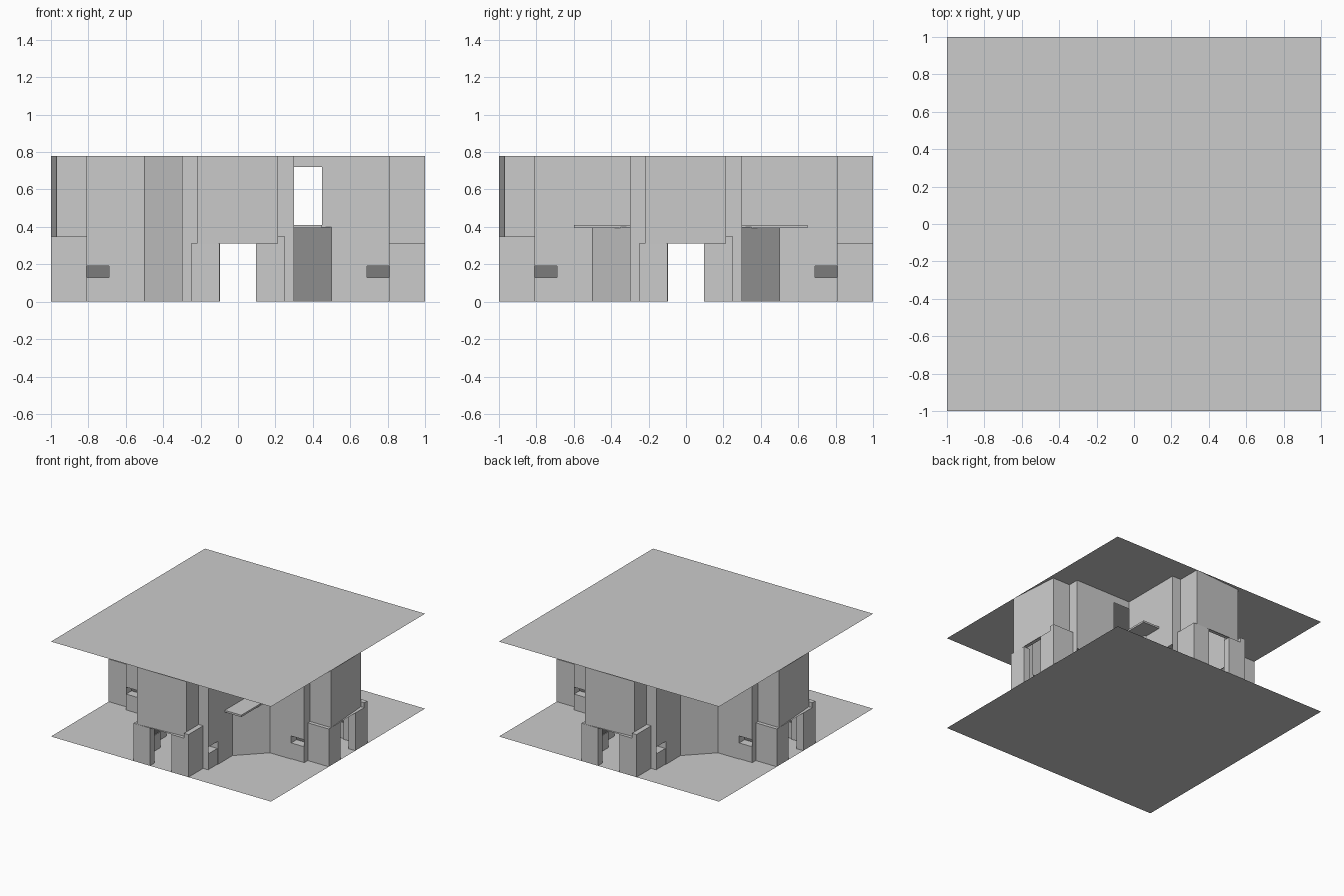
import bpy, bmesh, math
from mathutils import Matrix

if "Cube" in bpy.data.objects:
    bpy.data.objects.remove(bpy.data.objects["Cube"])

H = 0.78                                   # ceiling height


def material(name, v):
    m = bpy.data.materials.new(name)
    m.diffuse_color = (v, v, v, 1)
    m.use_nodes = True
    m.node_tree.nodes["Principled BSDF"].inputs["Base Color"].default_value = m.diffuse_color
    return m


GREY = material("light_grey", 0.60)
DARK = material("dark_grey", 0.2)


def make(name, build, mat=GREY, turn=0):
    """Build one object; turn counts quarter turns about z."""
    bm = bmesh.new()
    build(bm)
    bmesh.ops.rotate(bm, verts=bm.verts, cent=(0, 0, 0),
                     matrix=Matrix.Rotation(turn * math.pi / 2, 3, 'Z'))
    me = bpy.data.meshes.new(name)
    bm.to_mesh(me)
    bm.free()
    me.materials.append(mat)
    ob = bpy.data.objects.new(name, me)
    bpy.context.collection.objects.link(ob)
    return ob


def wall(bm, path, z0, z1):
    """Upright strip along a plan path, facing right of its direction."""
    for (ax, ay), (bx, by) in zip(path, path[1:]):
        bm.faces.new([bm.verts.new(c) for c in
                      ((ax, ay, z0), (bx, by, z0), (bx, by, z1), (ax, ay, z1))])


def flat(bm, plan, z):
    bm.faces.new([bm.verts.new((x, y, z)) for x, y in plan])


def box(bm, x0, x1, y0, y1, z0, z1):
    ring = [(x0, y0), (x1, y0), (x1, y1), (x0, y1)]
    wall(bm, ring + ring[:1], z0, z1)
    flat(bm, ring, z1)
    flat(bm, ring[::-1], z0)


# floor and ceiling sheets
SQUARE = [(-1, -1), (1, -1), (1, 1), (-1, 1)]
make("floor", lambda bm: flat(bm, SQUARE, 0))
make("ceiling", lambda bm: flat(bm, SQUARE, H))


def arm_walls(bm):
    # tall side walls
    wall(bm, [(-.3, -.5), (-.3, -.69)], 0, H)
    wall(bm, [(.3, -.69), (.3, -.5)], 0, H)
    wall(bm, [(-.3, -.69), (-.3, -.81)], .19, H)
    wall(bm, [(.3, -.81), (.3, -.69)], .19, H)
    # stepped nose, slightly slanted upper facade
    wall(bm, [(-.3, -.81), (-.22, -.81), (-.22, -1)], 0, H)
    wall(bm, [(-.22, -1), (.21, -.97)], .31, H)
    wall(bm, [(.21, -.97), (.21, -.81), (.3, -.81)], 0, H)
    # alcove ceilings and inner ends
    for s in (-1, 1):
        flat(bm, [(s*.22, -.81), (s*.22, -.69), (s*.3, -.69), (s*.3, -.81)][::s], .19)
        wall(bm, [(s*.3, -.69), (s*.22, -.69)][::s], 0, .19)


def porch(bm):
    # low front either side of the doorway
    wall(bm, [(-.25, -.81), (-.25, -1), (-.1, -1), (-.1, -.94)], 0, .31)
    wall(bm, [(.095, -.94), (.095, -1), (.25, -1)], 0, .31)
    flat(bm, [(-.25, -1), (.25, -1), (.25, -.97), (-.22, -.97),
              (-.22, -.81), (-.25, -.81)], .31)
    box(bm, .21, .25, -1, -.81, 0, .35)


def shelves(bm):
    for s in (-1, 1):
        x0, x1 = sorted((s * .22, s * .295))
        box(bm, x0, x1, -.81, -.69, 0, .13)


def shelf_backs(bm):
    wall(bm, [(-.225, -.69), (-.225, -.81)], .13, .19)
    wall(bm, [(.225, -.81), (.225, -.69)], .13, .19)


# four identical arms, and the diagonal corner wall after each
for k in range(4):
    make("arm_walls", arm_walls, turn=k)
    make("porch", porch, turn=k)
    make("alcove_shelves", shelves, turn=k)
    make("alcove_backs", shelf_backs, DARK, k)
    top = .40 if k < 2 else H
    make("diagonal_wall",
         lambda bm: wall(bm, [(.3, -.5), (.5, -.3)], 0, top), turn=k)


# balconies above the two right-hand diagonals, with walkway doors
def balcony(bm):
    for s in (-1, 1):
        d = -s
        flat(bm, [(.3, s*.5), (.5, s*.3), (.3, s*.3)][::d], .40)
        wall(bm, [(.3, s*.5), (.3, s*.3)][::d], .40, H)
        wall(bm, [(.45, s*.3), (.5, s*.3)][::d], .40, H)
        wall(bm, [(.3, s*.3), (.45, s*.3)][::d], .72, H)


make("balcony_walls", balcony)
make("walkway", lambda bm: box(bm, .295, .45, -.6, .65, .395, .41))
